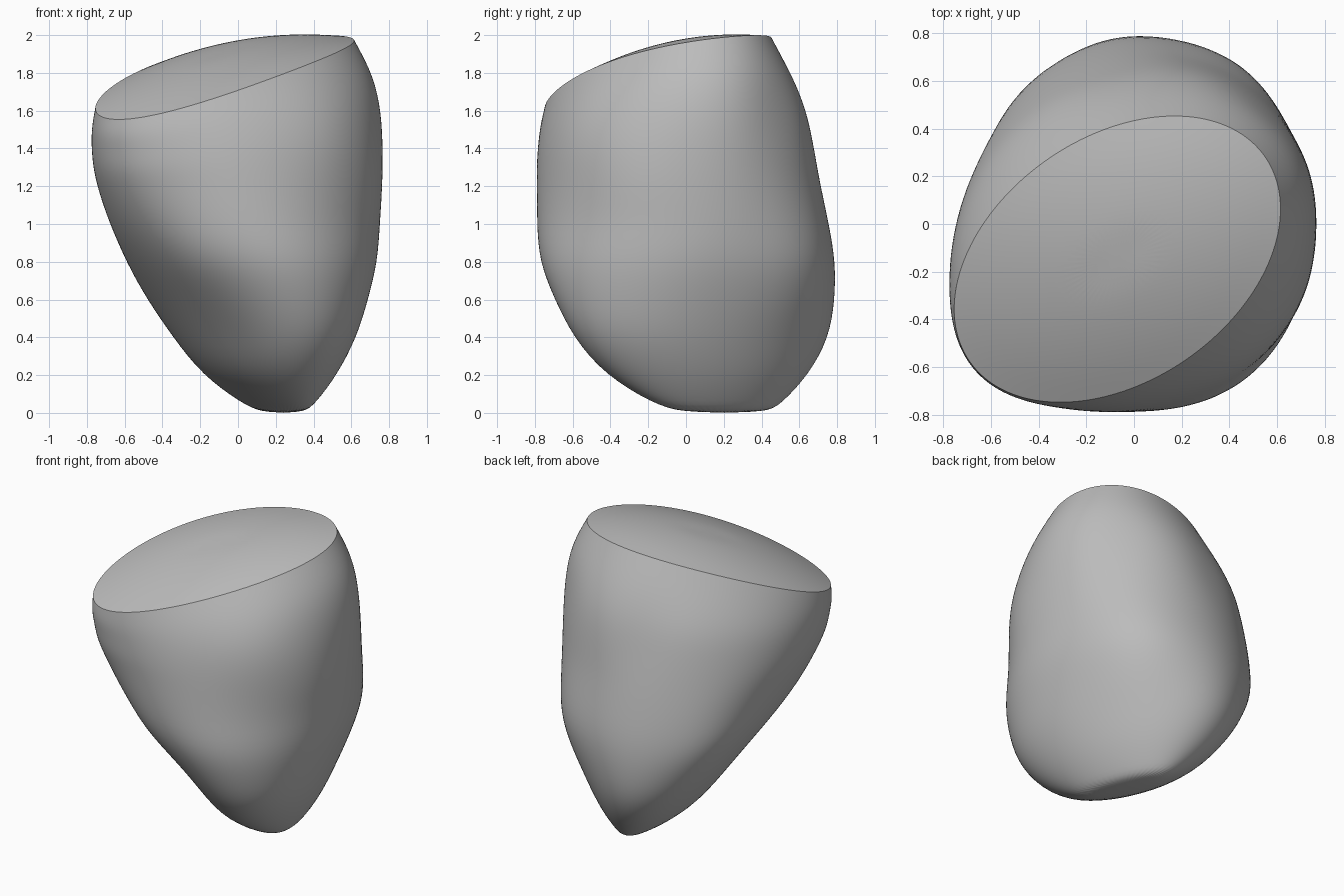
import bpy, bmesh, math
from mathutils import Vector

cube = bpy.data.objects.get("Cube")
if cube:
    bpy.data.objects.remove(cube)

SEGMENTS = 48
SHOULDER = 1.2   # level sections below, sections tilting towards the cut above

# height, x min, x max, y min, y max, skew of the oval
SECTIONS = [
    (0.00, 0.13, 0.35, -0.02, 0.43, -0.7),
    (0.05, 0.02, 0.41, -0.18, 0.51, -0.52),
    (0.20, -0.19, 0.525, -0.43, 0.65, -0.36),
    (0.40, -0.34, 0.63, -0.60, 0.76, -0.33),
    (0.60, -0.46, 0.69, -0.70, 0.79, -0.21),
    (0.80, -0.58, 0.74, -0.78, 0.79, -0.08),
    (1.00, -0.68, 0.75, -0.79, 0.755, 0.02),
    (1.20, -0.745, 0.76, -0.79, 0.715, 0.08),
    (1.40, -0.765, 0.765, -0.79, 0.685, 0.13),
    (1.60, -0.772, 0.76, -0.782, 0.645, 0.18),
    (1.80, -0.768, 0.72, -0.77, 0.56, 0.26),
    (2.00, -0.757, 0.617, -0.75, 0.455, 0.35),
]

# centre, radius, depth of the shallow hollows (negative: swellings)
HOLLOWS = [
    ((-0.10, -0.52, 0.42), 0.20, 0.03),
    ((-0.20, -0.65, 0.78), 0.20, -0.015),
    ((-0.60, -0.58, 1.28), 0.30, -0.05),
    ((0.55, -0.55, 1.45), 0.32, -0.035),
    ((0.72, -0.28, 1.25), 0.25, -0.02),
    ((0.45, 0.58, 0.75), 0.30, -0.05),
    ((0.52, 0.45, 1.60), 0.22, 0.03),
    ((-0.10, 0.65, 1.50), 0.20, 0.02),
    ((-0.50, 0.45, 0.75), 0.28, -0.06),
]


def cut_height(x, y):
    """Gently arched sloping surface of the cut."""
    along = (x + y + 0.22) * 0.707
    return 1.88 + 0.19 * x + 0.235 * y - 0.1 * along ** 2


def oval(section):
    h, x0, x1, y0, y1, skew = section
    points = []
    for i in range(SEGMENTS):
        t = math.tau * i / SEGMENTS
        x = (x0 + x1) / 2 + (x1 - x0) / 2 * math.cos(t)
        y = (y0 + y1) / 2 + (y1 - y0) / 2 * math.sin(t + math.asin(skew))
        z = h
        if h > SHOULDER:
            z = SHOULDER + (h - SHOULDER) / 0.8 * (cut_height(x, y) - SHOULDER)
        p = Vector((x, y, z))
        inward = Vector((0.1 - x, -y, 0)).normalized()
        if h < 1.9:
            push = 0
            for centre, radius, depth in HOLLOWS:
                d = (p - Vector(centre)).length / radius
                push += depth * math.exp(-d * d)
            p += inward * push
        points.append(p)
    return points


def bridge(bm, lower, upper):
    for i in range(SEGMENTS):
        j = (i + 1) % SEGMENTS
        bm.faces.new((lower[i], lower[j], upper[j], upper[i]))


bm = bmesh.new()
crease = bm.edges.layers.float.new("crease_edge")

# Rounded body
rings = [[bm.verts.new(p) for p in oval(s)] for s in SECTIONS]
for lower, upper in zip(rings, rings[1:]):
    bridge(bm, lower, upper)
bm.faces.new(list(reversed(rings[0])))

# Domed cut face with a crisp rim
rim = rings[-1]
middle = sum((v.co for v in rim), Vector()) / SEGMENTS
previous = rim
for scale in (0.8, 0.6, 0.4, 0.2):
    ring = []
    for v in rim:
        x, y, _ = middle.lerp(v.co, scale)
        dome = 0.085 * (1 - scale ** 2)
        ring.append(bm.verts.new((x, y, cut_height(x, y) + dome)))
    bridge(bm, previous, ring)
    previous = ring
bm.faces.new(previous)
for i in range(SEGMENTS):
    edge = bm.edges.get((rim[i], rim[(i + 1) % SEGMENTS]))
    edge[crease] = 1.0
    edge.smooth = False

bmesh.ops.recalc_face_normals(bm, faces=bm.faces)
for face in bm.faces:
    face.smooth = True
mesh = bpy.data.meshes.new("cut_stone")
bm.to_mesh(mesh)
bm.free()

stone = bpy.data.objects.new("cut_stone", mesh)
bpy.context.collection.objects.link(stone)
subsurf = stone.modifiers.new("smoothing", "SUBSURF")
subsurf.levels = subsurf.render_levels = 2

# Plain grey
grey = bpy.data.materials.new("stone_grey")
grey.use_nodes = True
colour = (0.5, 0.5, 0.5, 1)
grey.diffuse_color = colour
grey.node_tree.nodes["Principled BSDF"].inputs["Base Color"].default_value = colour
mesh.materials.append(grey)
